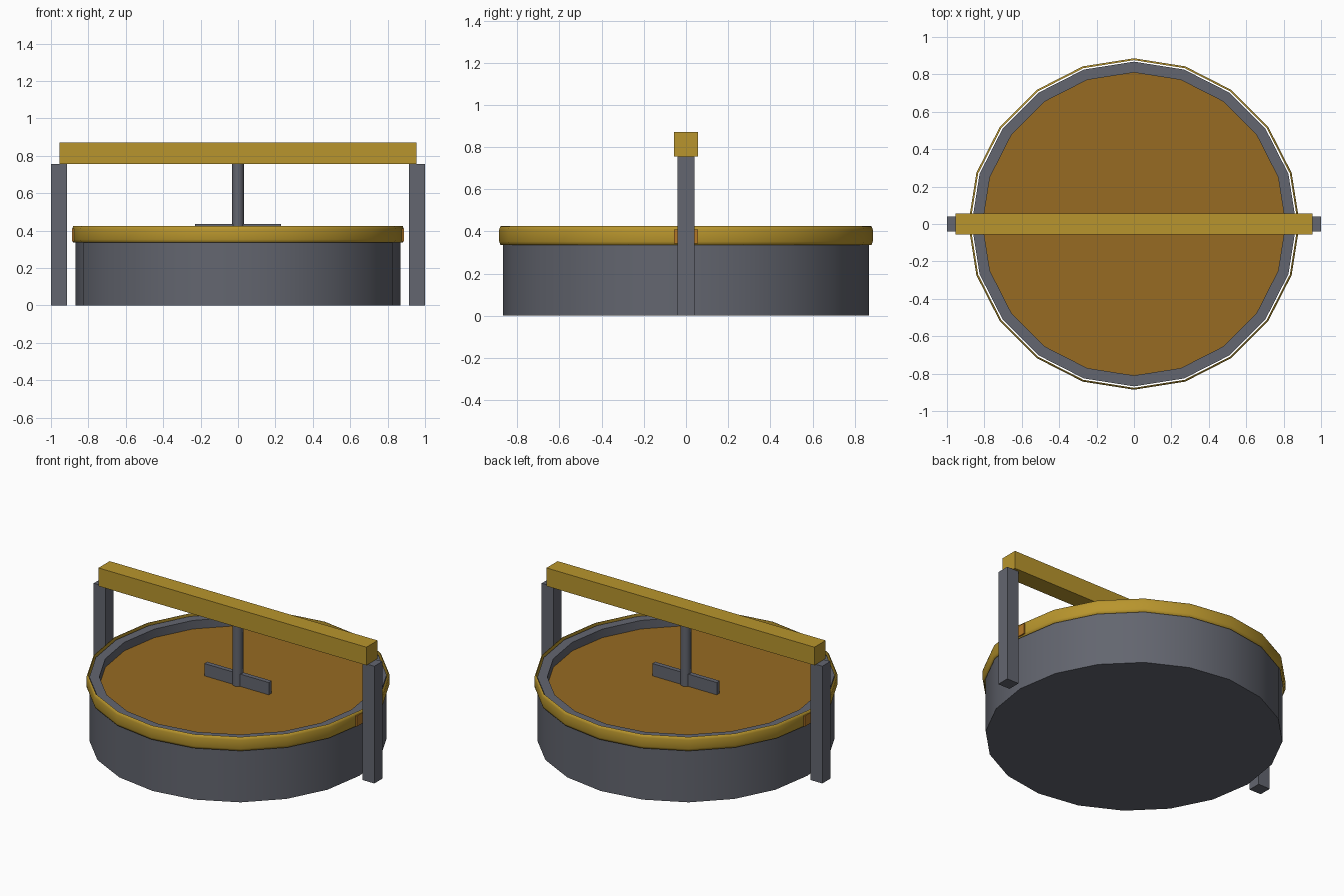
import bpy, bmesh, math

cube = bpy.data.objects.get("Cube")
if cube:
    bpy.data.objects.remove(cube, do_unlink=True)

SIDES = 20


def material(name, rgb):
    mat = bpy.data.materials.new(name)
    mat.use_nodes = True
    colour = (*rgb, 1)
    mat.diffuse_color = colour
    mat.node_tree.nodes["Principled BSDF"].inputs["Base Color"].default_value = colour
    return mat


steel = material("slate grey", (0.125, 0.132, 0.16))
gold = material("gold", (0.48, 0.3, 0.026))
brown = material("brown liquid", (0.31, 0.145, 0.016))
orange = material("orange", (0.46, 0.19, 0.02))


def finish(name, bm, mat, smooth=0):
    bmesh.ops.recalc_face_normals(bm, faces=bm.faces)
    mesh = bpy.data.meshes.new(name)
    bm.to_mesh(mesh)
    bm.free()
    mesh.materials.append(mat)
    obj = bpy.data.objects.new(name, mesh)
    bpy.context.collection.objects.link(obj)
    if smooth:
        bpy.ops.object.select_all(action="DESELECT")
        obj.select_set(True)
        bpy.context.view_layer.objects.active = obj
        bpy.ops.object.shade_smooth_by_angle(angle=math.radians(smooth))
    return obj


def box(name, low, high, mat):
    bm = bmesh.new()
    bmesh.ops.create_cube(bm, size=1)
    for v in bm.verts:
        v.co = [(a + b) / 2 + c * (b - a) for a, b, c in zip(low, high, v.co)]
    return finish(name, bm, mat)


def lathe(name, profile, mat, sides=SIDES, closed=False, smooth=50):
    """Turn a (radius, height) profile; an open profile gets flat caps."""
    bm = bmesh.new()
    rings = []
    for r, z in profile:
        angles = [2 * math.pi * i / sides for i in range(sides)]
        rings.append([bm.verts.new((r * math.cos(a), r * math.sin(a), z)) for a in angles])
    pairs = list(zip(rings, rings[1:]))
    if closed:
        pairs.append((rings[-1], rings[0]))
    else:
        bm.faces.new(rings[0])
        bm.faces.new(rings[-1])
    for a, b in pairs:
        for i in range(sides):
            j = (i + 1) % sides
            bm.faces.new((a[i], a[j], b[j], b[i]))
    return finish(name, bm, mat, smooth)


# Round vat with a flat rim and an inner floor
lathe("vat", [(0.868, 0), (0.868, 0.41), (0.81, 0.41), (0.81, 0.3)], steel)

# Liquid filling the vat
lathe("liquid", [(0.812, 0.31), (0.812, 0.355)], brown)

# Thin band standing just clear of the vat wall
lathe("rim_band", [(0.876, 0.335), (0.881, 0.337), (0.886, 0.352), (0.886, 0.408),
                   (0.881, 0.423), (0.876, 0.425)], gold, closed=True, smooth=60)

# Stirrer shaft and paddle
lathe("stirrer_shaft", [(0.032, 0.34), (0.032, 0.76)], steel, sides=8)
box("stirrer_paddle", (-0.23, -0.015, 0.345), (0.23, 0.015, 0.434), steel)

# Overhead beam
box("cross_beam", (-0.955, -0.057, 0.755), (0.955, 0.057, 0.872), gold)

# Legs and the clasps on the band beside them
for side, s in (("left", 1), ("right", -1)):
    xs = sorted((s * 0.915, s * 1.0))
    box(side + "_leg", (xs[0], -0.041, 0), (xs[1], 0.041, 0.755), steel)
    xs = sorted((s * 0.878, s * 0.887))
    box(side + "_clasp", (xs[0], -0.057, 0.342), (xs[1], 0.057, 0.41), orange)
